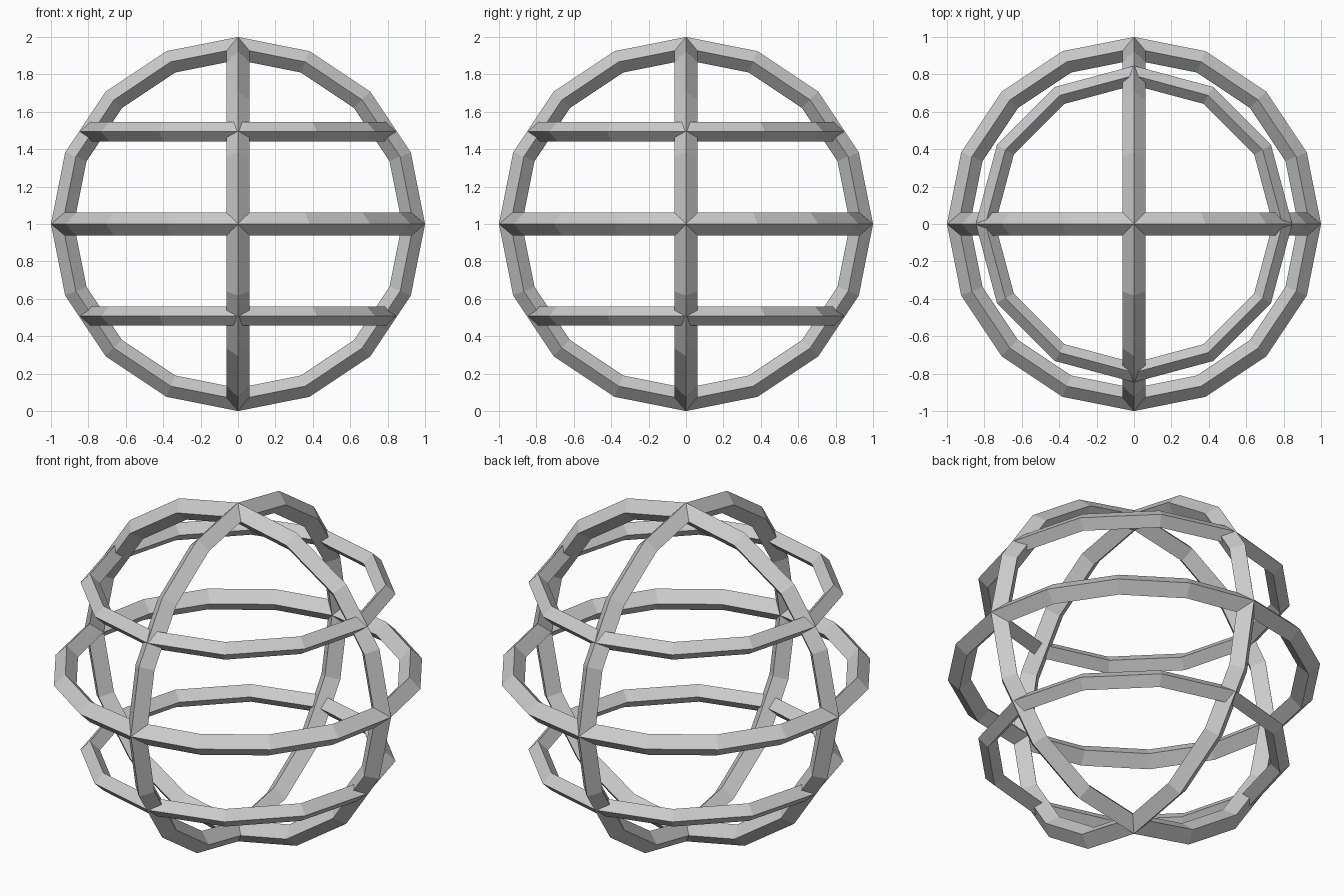
import bpy
from math import pi

if "Cube" in bpy.data.objects:
    bpy.data.objects.remove(bpy.data.objects["Cube"])

grey = bpy.data.materials.new("light_grey")
grey.diffuse_color = (0.6, 0.6, 0.6, 1)
grey.use_nodes = True
grey.node_tree.nodes["Principled BSDF"].inputs["Base Color"].default_value = grey.diffuse_color


def ring(name, z, outer, bar, segments, rotation=(0, 0, 0)):
    """Faceted ring with a diamond cross-section."""
    bpy.ops.mesh.primitive_torus_add(
        major_segments=segments, minor_segments=4,
        major_radius=outer - bar, minor_radius=bar,
        location=(0, 0, z), rotation=rotation)
    ob = bpy.context.object
    ob.name = name
    ob.data.materials.clear()
    ob.data.materials.append(grey)
    for p in ob.data.polygons:
        p.use_smooth = False


# Three large rings, one in each main plane
ring("equator_ring", 1, 1, 0.0615, 16)
ring("side_to_side_upright_ring", 1, 1, 0.0615, 16, (pi / 2, 0, 0))
ring("front_to_back_upright_ring", 1, 1, 0.0615, 16, (0, pi / 2, 0))

# Two smaller level rings above and below the equator
ring("upper_ring", 1.494, 0.846, 0.052, 12)
ring("lower_ring", 0.508, 0.846, 0.052, 12)
